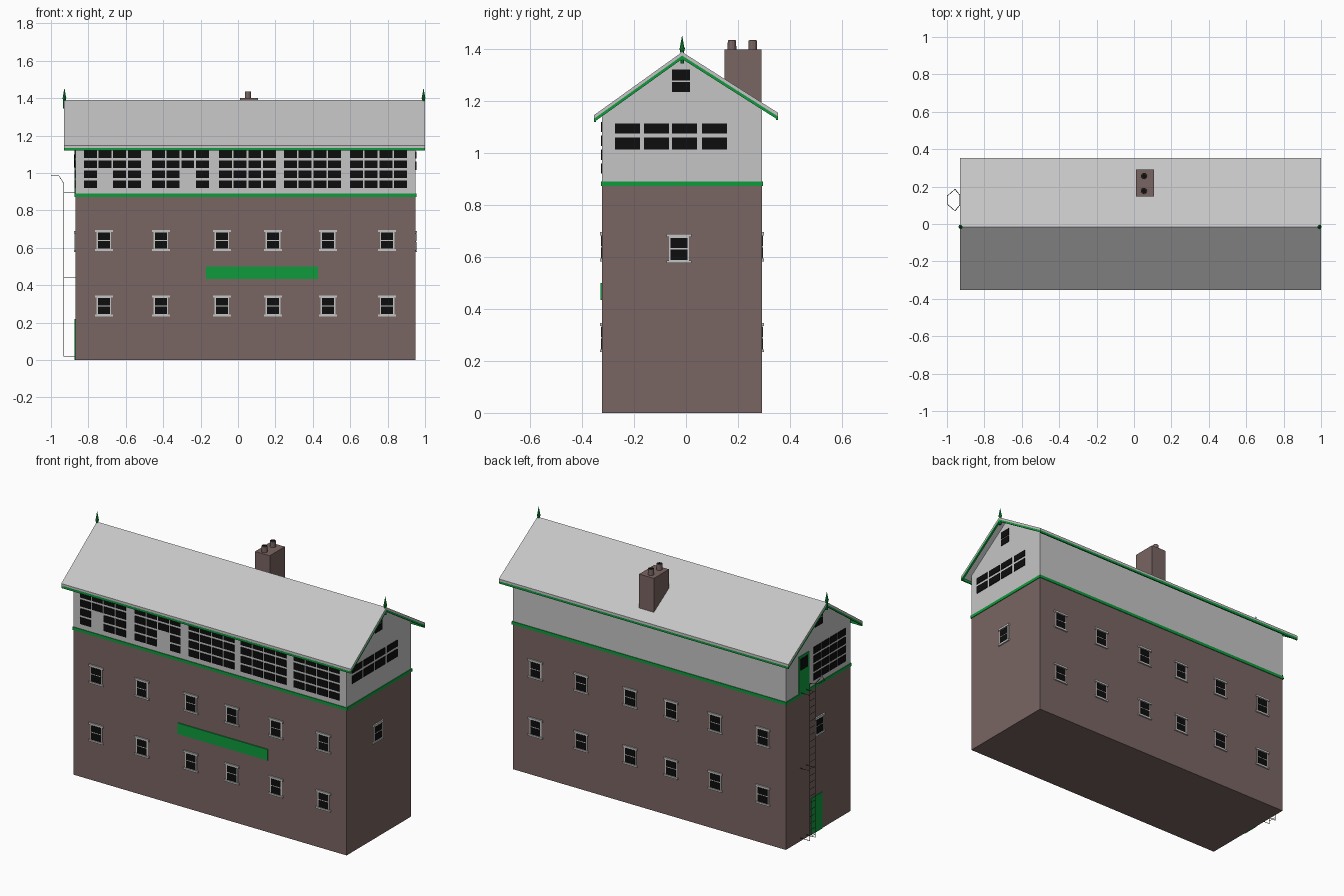
import bpy, bmesh, math
from mathutils import Vector

if "Cube" in bpy.data.objects:
    bpy.data.objects.remove(bpy.data.objects["Cube"])


def material(name, rgb):
    m = bpy.data.materials.new(name)
    m.diffuse_color = (*rgb, 1)
    m.use_nodes = True
    m.node_tree.nodes["Principled BSDF"].inputs["Base Color"].default_value = m.diffuse_color
    return m


BRICK = material("brown brick", (0.19, 0.13, 0.122))
GREY = material("light grey", (0.56, 0.56, 0.56))
GREEN = material("green trim", (0.005, 0.33, 0.045))
BLACK = material("black glass", (0.004, 0.004, 0.004))
METAL = material("dark metal", (0.05, 0.05, 0.05))

# Outer wall planes and roof profile (y, z): front eave, ridge, back eave
X0, X1, Y0, Y1 = -0.87, 0.95, -0.323, 0.292
ROOF = [(-0.354, 1.147), (-0.015, 1.39), (0.354, 1.156)]


def finish(name, bm, mat):
    bmesh.ops.recalc_face_normals(bm, faces=bm.faces)
    me = bpy.data.meshes.new(name)
    bm.to_mesh(me)
    bm.free()
    me.materials.append(mat)
    ob = bpy.data.objects.new(name, me)
    bpy.context.collection.objects.link(ob)
    return ob


def boxes(name, mat, items):
    """One object from boxes given as two opposite corners."""
    bm = bmesh.new()
    for a, b in items:
        vs = bmesh.ops.create_cube(bm, size=1)["verts"]
        for v in vs:
            v.co = Vector([(a[i] + b[i]) / 2 + v.co[i] * abs(b[i] - a[i]) for i in range(3)])
    return finish(name, bm, mat)


def prism(name, mat, profile, spans):
    """Extrude a (y, z) profile along each x span."""
    bm = bmesh.new()
    for xa, xb in spans:
        f = bm.faces.new([bm.verts.new((xa, y, z)) for y, z in profile])
        r = bmesh.ops.extrude_face_region(bm, geom=[f])
        vs = [g for g in r["geom"] if isinstance(g, bmesh.types.BMVert)]
        bmesh.ops.translate(bm, verts=vs, vec=(xb - xa, 0, 0))
    return finish(name, bm, mat)


def rods(name, mat, parts, sides):
    """Tapered rods given as (start, end, start radius, end radius)."""
    bm = bmesh.new()
    for a, b, r1, r2 in parts:
        a, b = Vector(a), Vector(b)
        vs = bmesh.ops.create_cone(bm, cap_ends=True, segments=sides, radius1=r1,
                                   radius2=r2, depth=(b - a).length)["verts"]
        q = (b - a).to_track_quat("Z", "Y")
        for v in vs:
            v.co = q @ v.co + (a + b) / 2
    return finish(name, bm, mat)


# Map (along wall, height, out from wall) to world; the back is the front turned round
WALL = {
    "front": lambda u, z, d: (u, Y0 - d, z),
    "back": lambda u, z, d: (X0 + X1 - u, Y1 + d, z),
    "right": lambda u, z, d: (X1 + d, u, z),
    "left": lambda u, z, d: (X0 - d, u, z),
}


def plate(side, u0, u1, z0, z1, d):
    w = WALL[side]
    return w(u0, z0, -0.004), w(u1, z1, d)


# Walls
boxes("brick_walls", BRICK, [((X0, Y0, 0), (X1, Y1, 0.875))])
under = [(y, z - 0.012) for y, z in ROOF]


def under_z(y):
    (ya, za), (yb, zb), (yc, zc) = under
    if y < yb:
        return za + (zb - za) * (y - ya) / (yb - ya)
    return zb + (zc - zb) * (y - yb) / (yc - yb)


prism("upper_gabled_walls", GREY,
      [(Y0, 0.875), (Y1, 0.875), (Y1, under_z(Y1)), under[1], (Y0, under_z(Y0))], [(X0, X1)])
e = 0.004
boxes("green_band", GREEN, [((X0 - e, Y0 - e, 0.873), (X1 + e, Y1 + e, 0.891))])

# Roof slab, barge boards on both ends, eave boards
prism("roof", GREY, ROOF + [(y, z - 0.014) for y, z in reversed(ROOF)], [(-0.93, 1.0)])
prism("barge_boards", GREEN,
      [(y, z - 0.014) for y, z in ROOF] + [(y, z - 0.027) for y, z in reversed(ROOF)],
      [(-0.93, -0.92), (0.99, 1.0)])
boxes("eave_boards", GREEN,
      [((-0.93, y, z - 0.027), (1.0, y - math.copysign(0.008, y), z - 0.012))
       for y, z in (ROOF[0], ROOF[2])])

# Finials on the ridge ends
rods("ridge_finials", GREEN,
     [p for x in (-0.928, 0.992) for p in (
         ((x, -0.015, 1.345), (x, -0.015, 1.39), 0.007, 0.007),
         ((x, -0.015, 1.385), (x, -0.015, 1.405), 0.006, 0.011),
         ((x, -0.015, 1.405), (x, -0.015, 1.452), 0.009, 0.0005))], 8)

# Chimney with two pots
boxes("chimney", BRICK, [((0.01, 0.148, 1.1), (0.108, 0.2915, 1.4))])
pots = [(0.053, 0.177), (0.053, 0.257)]
rods("chimney_pots", BRICK, [((x, y, 1.395), (x, y, 1.435), 0.017, 0.016) for x, y in pots], 12)
rods("pot_openings", BLACK, [((x, y, 1.43), (x, y, 1.436), 0.013, 0.013) for x, y in pots], 12)

# Small framed windows in the brick walls
frames, glass = [], []


def window(side, u, z):
    frames.append(plate(side, u - 0.039, u + 0.039, z - 0.05, z + 0.05, 0.003))
    frames.append(plate(side, u - 0.048, u + 0.048, z + 0.044, z + 0.056, 0.008))
    frames.append(plate(side, u - 0.048, u + 0.048, z - 0.056, z - 0.046, 0.008))
    glass.append(plate(side, u - 0.032, u + 0.032, z - 0.044, z - 0.003, 0.005))
    glass.append(plate(side, u - 0.032, u + 0.032, z + 0.003, z + 0.041, 0.005))


for side in ("front", "back"):
    for u in (-0.717, -0.412, -0.086, 0.187, 0.481, 0.797):
        for z in (0.64, 0.29):
            window(side, u, z)
for side in ("right", "left"):
    window(side, -0.027, 0.633)
boxes("window_frames", GREY, frames)
boxes("window_glass", BLACK, glass)

# Paned strips along the upper storey
panes = []


def pane_grid(side, u, skip=()):
    for c in range(4):
        for r in range(4):
            if (c, r) not in skip:
                a, z = u + c * 0.0785, 1.081 - r * 0.0533
                panes.append(plate(side, a, a + 0.069, z, z + 0.04, 0.004))


pane_grid("front", -0.824, {(1, 2), (1, 3)})
pane_grid("front", -0.46, {(2, 2), (2, 3)})
for u in (-0.102, 0.246, 0.599):
    pane_grid("front", u)
pane_grid("left", -0.274)

# Gable end panes
for u in (-0.273, -0.162, -0.054, 0.062):
    for z0, z1 in ((1.015, 1.061), (1.077, 1.115)):
        panes.append(plate("right", u, u + 0.096, z0, z1, 0.004))
for side in ("right", "left"):
    for z0, z1 in ((1.235, 1.274), (1.281, 1.323)):
        panes.append(plate(side, -0.054, 0.015, z0, z1, 0.004))
boxes("upper_panes", BLACK, panes)

# Blank sign board and the two doors
boxes("sign_board", GREEN, [plate("front", -0.172, 0.427, 0.434, 0.5, 0.006)])
boxes("doors", GREEN, [plate("left", -0.05, 0.055, 0, 0.22, 0.004),
                       plate("left", 0.075, 0.172, 0.891, 1.115, 0.004)])
boxes("door_window", BLACK, [plate("left", 0.09, 0.157, 1.03, 1.1, 0.006)])

# Wall ladder with flared top handles
R = 0.0017
XL, YC = -0.932, 0.128
bars = []
for s in (-1, 1):
    y = YC + s * 0.027
    path = [(X0, y, 0.02), (XL, y, 0.02), (XL, y, 0.945), (-0.957, YC + s * 0.058, 0.985),
            (-0.998, YC + s * 0.022, 0.985)]
    bars += [(a, b, R, R) for a, b in zip(path, path[1:])]
    bars += [((X0, y, z), (XL, y, z), R, R) for z in (0.44, 0.895)]
bars.append(((-0.998, YC - 0.022, 0.985), (-0.998, YC + 0.022, 0.985), R, R))
for i in range(22):
    z = 0.04 + i * 0.041
    bars.append(((XL, YC - 0.027, z), (XL, YC + 0.027, z), R, R))
rods("ladder", METAL, bars, 4)
